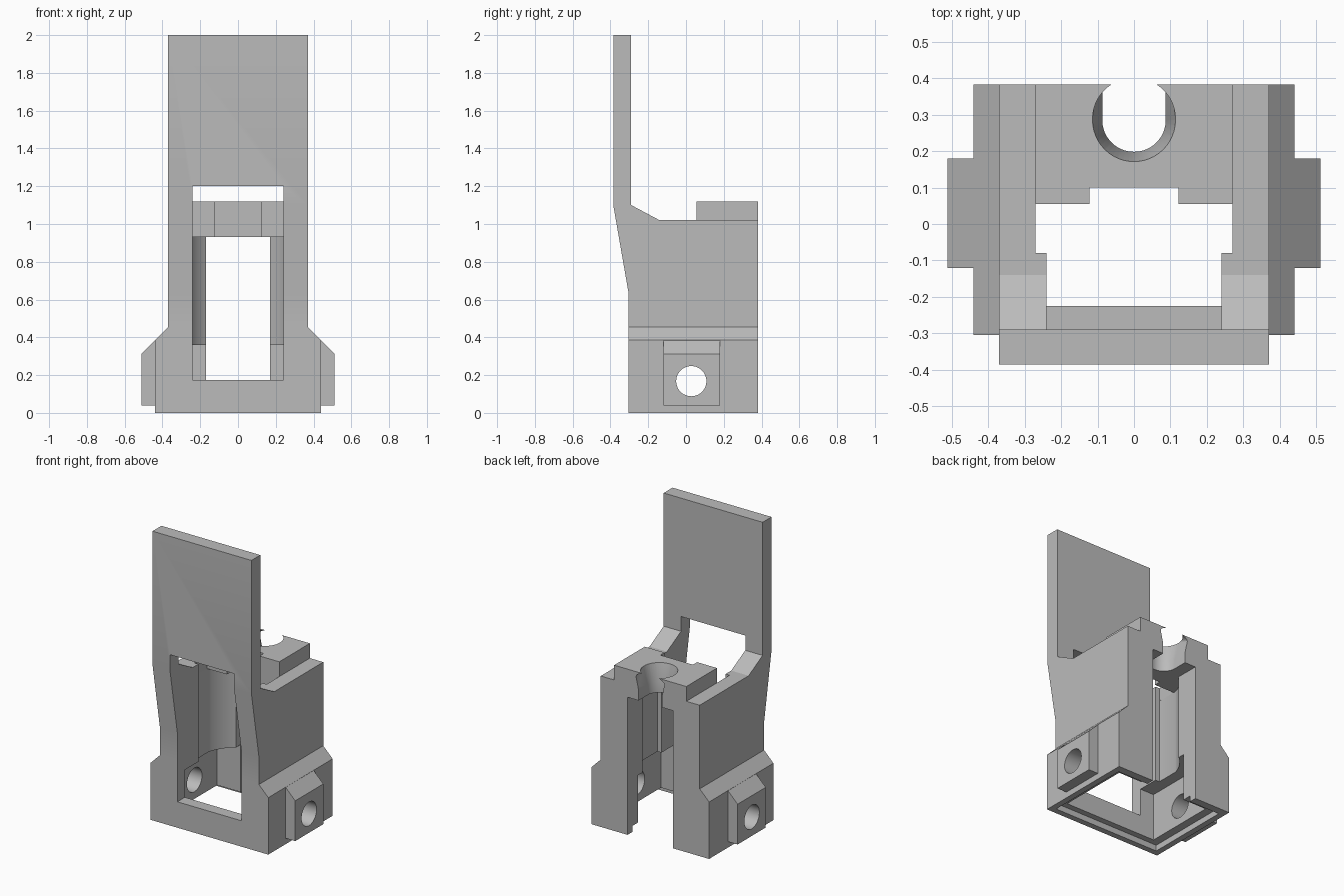
import bpy, bmesh, math
from mathutils import Vector

cube = bpy.data.objects.get("Cube")
if cube:
    bpy.data.objects.remove(cube, do_unlink=True)

grey = bpy.data.materials.new("plain grey")
grey.use_nodes = True
COLOUR = (0.5, 0.5, 0.5, 1)
grey.diffuse_color = COLOUR
grey.node_tree.nodes["Principled BSDF"].inputs["Base Color"].default_value = COLOUR


def finish(bm, name):
    bmesh.ops.recalc_face_normals(bm, faces=bm.faces)
    mesh = bpy.data.meshes.new(name)
    bm.to_mesh(mesh)
    bm.free()
    mesh.materials.append(grey)
    obj = bpy.data.objects.new(name, mesh)
    bpy.context.collection.objects.link(obj)
    return obj


def prism(name, outline, axis, start, end):
    """Extrude a 2D outline along x, y or z."""
    place = {"x": lambda a, b, t: (t, a, b),
             "y": lambda a, b, t: (a, t, b),
             "z": lambda a, b, t: (a, b, t)}[axis]
    bm = bmesh.new()
    face = bm.faces.new([bm.verts.new(place(a, b, start)) for a, b in outline])
    step = Vector(place(0, 0, end - start))
    out = bmesh.ops.extrude_face_region(bm, geom=[face])
    verts = [v for v in out["geom"] if isinstance(v, bmesh.types.BMVert)]
    bmesh.ops.translate(bm, verts=verts, vec=step)
    return finish(bm, name)


def box(name, half_width, y0, y1, z0, z1):
    w = half_width
    return prism(name, [(-w, y0), (w, y0), (w, y1), (-w, y1)], "z", z0, z1)


def arc(cx, cy, r, a0=0, a1=360, n=48):
    angles = [math.radians(a0 + (a1 - a0) * i / n) for i in range(n + (a1 - a0 < 360))]
    return [(cx + r * math.cos(a), cy + r * math.sin(a)) for a in angles]


def mirrored(half):
    """Close an x-symmetric outline from its right half."""
    return half + [(-x, z) for x, z in reversed(half)]


def combine(target, tool, operation):
    mod = target.modifiers.new("combine", "BOOLEAN")
    mod.object, mod.operation, mod.solver = tool, operation, "EXACT"
    bpy.context.view_layer.update()
    result = bpy.data.meshes.new_from_object(
        target.evaluated_get(bpy.context.evaluated_depsgraph_get()))
    target.modifiers.clear()
    target.data = result
    bpy.data.objects.remove(tool, do_unlink=True)


FRONT, BACK = -0.305, 0.382

# Tower with the tall front plate
body = prism("bracket_body", [
    (FRONT, 0), (BACK, 0), (BACK, 1.02), (-0.14, 1.02), (-0.29, 1.1),
    (-0.29, 2), (-0.385, 2), (-0.385, 1.1), (FRONT, 0.64)], "x", -0.37, 0.37)

# Wide base, side lugs and top cap
solids = [
    prism("base", mirrored([(0.44, 0), (0.44, 0.385), (0.37, 0.455)]), "y", FRONT, BACK),
    prism("lugs", mirrored([(0.512, 0.04), (0.512, 0.312), (0.37, 0.454)]), "y", -0.12, 0.18),
    box("cap", 0.27, 0.055, BACK, 0.95, 1.12),
]
for solid in solids:
    combine(body, solid, "UNION")


def bore():
    """Round mouth blending down into a slot open at the back."""
    slot = arc(0, 0.285, 0.087, 180, 360, 32) + [(0.087, 0.6), (-0.087, 0.6)]
    bm = bmesh.new()
    for x, y in arc(0, 0.285, 0.114):
        bm.verts.new((x, y, 1.121))
    for x, y in slot:
        bm.verts.new((x, y, 1.0))
    bmesh.ops.convex_hull(bm, input=bm.verts)
    return finish(bm, "bore"), prism("bore_slot", slot, "z", 0.9, 1.01)


# Window, inner cavities, back slot, cap bore and cross hole
cutters = [
    box("window", 0.24, -0.5, -0.07, 0.175, 1.2),
    box("lower_cavity", 0.345, -0.225, 0.27, -0.1, 0.36),
    box("bottom_rebate", 0.4, -0.265, 0.33, -0.1, 0.04),
    prism("upper_cavity", [(-0.27, -0.08), (0.27, -0.08)] + arc(0, 0, 0.28, 15, 165, 40),
          "z", 0.3, 0.93),
    box("top_opening", 0.27, -0.08, 0.055, 0.8, 1.3),
    box("cap_notch", 0.122, 0, 0.1, 0.8, 1.3),
    box("back_slot", 0.17, 0.1, 0.6, -0.1, 0.93),
    *bore(),
    prism("cross_hole", arc(0.028, 0.168, 0.08), "x", -0.7, 0.7),
]
for cutter in cutters:
    combine(body, cutter, "DIFFERENCE")

# Smooth the round surfaces and keep the edges crisp
bpy.ops.object.select_all(action="DESELECT")
body.select_set(True)
bpy.context.view_layer.objects.active = body
bpy.ops.object.shade_smooth_by_angle(angle=math.radians(25))
